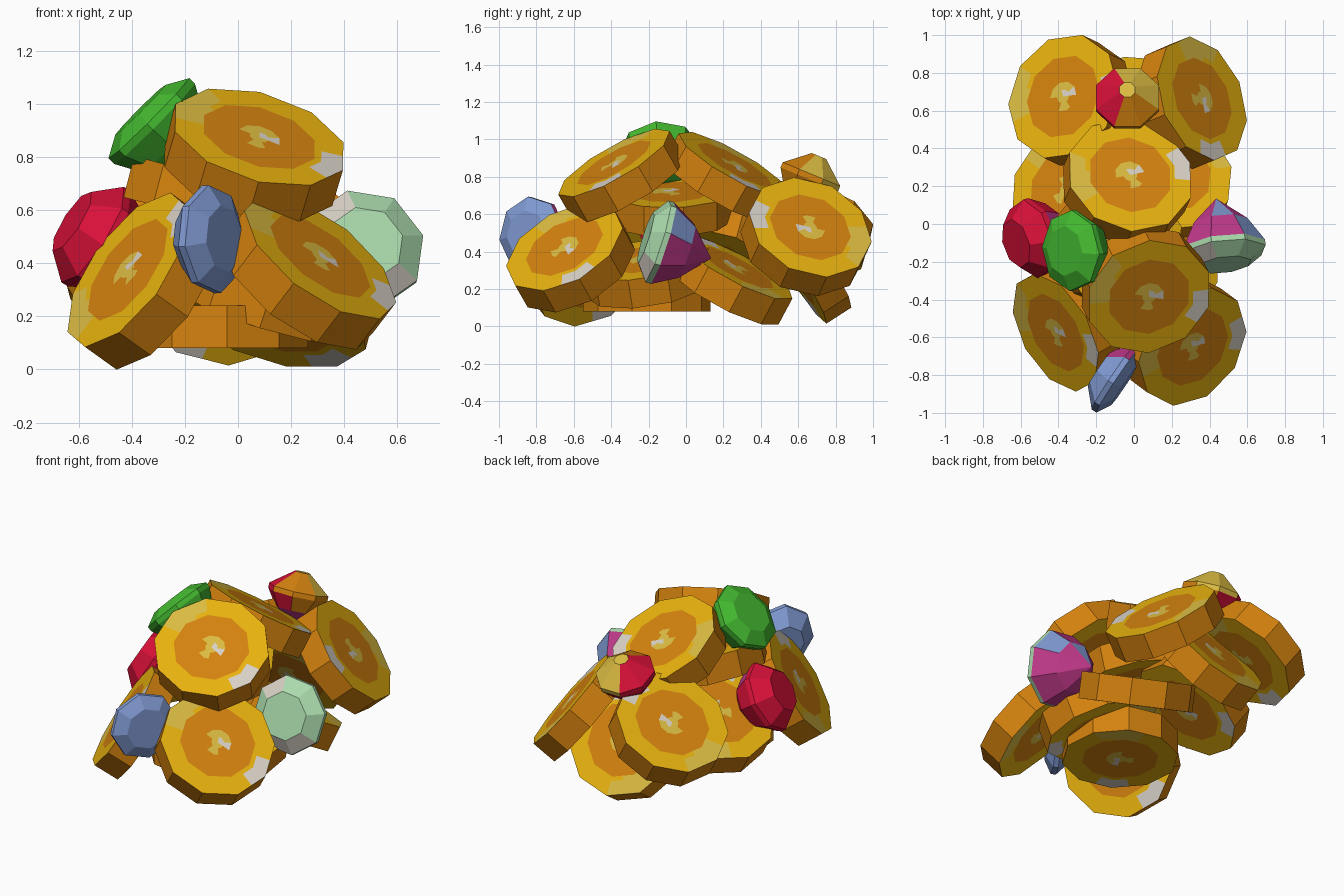
import bpy, bmesh, math
from mathutils import Vector, Matrix

if "Cube" in bpy.data.objects:
    bpy.data.objects.remove(bpy.data.objects["Cube"])

# ---------- colours ----------
def lin(c):
    c /= 255
    return c / 12.92 if c <= 0.04045 else ((c + 0.055) / 1.055) ** 2.4

COLOURS = {
    "gold": (232, 178, 14), "orange": (212, 130, 14), "pale_gold": (220, 188, 66),
    "off_white": (216, 209, 198), "red": (216, 16, 56), "green": (68, 186, 48),
    "blue": (128, 154, 210), "magenta": (190, 56, 136), "mint": (170, 218, 172),
}
NAMES = list(COLOURS)
MATS = []
for name, rgb in COLOURS.items():
    m = bpy.data.materials.new(name)
    m.diffuse_color = (*[lin(c) for c in rgb], 1)
    m.use_nodes = True
    m.node_tree.nodes["Principled BSDF"].inputs["Base Color"].default_value = m.diffuse_color
    MATS.append(m)
IDX = {n: i for i, n in enumerate(NAMES)}


def frame(centre, normal, mark):
    """Matrix with local z along normal and local x along the mark direction."""
    n = Vector(normal).normalized()
    u = Vector(mark)
    u = (u - n * u.dot(n)).normalized()
    v = n.cross(u)
    rot = Matrix((u, v, n)).transposed().to_4x4()
    return Matrix.Translation(centre) @ rot


def finish(bm, name, matrix):
    bmesh.ops.recalc_face_normals(bm, faces=bm.faces[:])
    bm.transform(matrix)
    me = bpy.data.meshes.new(name)
    bm.to_mesh(me)
    bm.free()
    for m in MATS:
        me.materials.append(m)
    ob = bpy.data.objects.new(name, me)
    bpy.context.collection.objects.link(ob)
    return ob


# ---------- coins: ten-sided, rings cut into both faces ----------
R, T, SEG = 0.343, 0.16, 20
RINGS = [1.0, 0.74, 0.66, 0.24, 0.11]


def coin_colour(ring, j, flip):
    k = (j + SEG // 2) % SEG if flip else j
    if ring == 0:                                   # outer band with two spots
        if k in (0, SEG - 1):
            return "off_white"
        return "pale_gold" if k in (8, 9, 10) else "gold"
    if ring == 1:
        return "pale_gold" if k in (9, 10) else "gold"
    if ring == 2:
        return "orange"
    if ring == 3:                                   # uneven centre mark
        return "off_white" if k in (0, 1) else "pale_gold" if k < 10 or k in (14, 15, 16) else "orange"
    return "off_white" if k < 6 else "pale_gold"


def coin(name, centre, normal, mark):
    bm = bmesh.new()
    sides = []
    for z, flip in ((0, False), (-T, True)):
        rings = []
        for s in RINGS:
            row = []
            for j in range(SEG):
                a = 2 * math.pi * j / SEG
                r = R * s * (math.cos(math.pi / 10) if j % 2 else 1)
                row.append(bm.verts.new((r * math.cos(a), r * math.sin(a), z)))
            rings.append(row)
        mid = bm.verts.new((0, 0, z))
        for i in range(len(RINGS)):
            for j in range(SEG):
                k = (j + 1) % SEG
                if i + 1 < len(RINGS):
                    vs = (rings[i][j], rings[i][k], rings[i + 1][k], rings[i + 1][j])
                else:
                    vs = (rings[i][j], rings[i][k], mid)
                bm.faces.new(vs).material_index = IDX[coin_colour(i, j, flip)]
        sides.append(rings[0])
    top, bot = sides
    for j in range(SEG):                            # plain rim
        k = (j + 1) % SEG
        bm.faces.new((top[j], top[k], bot[k], bot[j])).material_index = IDX["orange"]
    finish(bm, name, frame(centre, normal, mark))


# name, centre of top face, facing direction, direction of the white spot
COINS = [
    ("coin_top_front", (0.08, -0.385, 0.875), (0.25, -0.48, 0.84), (0.3, -0.06, -0.1)),
    ("coin_top_back", (-0.02, 0.26, 0.865), (0.21, 0.48, 0.85), (0.25, 0.07, -0.05)),
    ("coin_back_left", (-0.375, 0.675, 0.58), (-0.53, 0.25, 0.81), (0.2, 0.03, 0.13)),
    ("coin_back_right", (0.36, 0.665, 0.53), (0.72, 0.29, 0.63), (0.05, -0.26, 0.06)),
    ("coin_front_left", (-0.415, -0.575, 0.375), (-0.74, -0.41, 0.53), (0.13, -0.1, 0.2)),
    ("coin_front_right", (0.31, -0.65, 0.425), (0.55, -0.41, 0.72), (0.23, 0.06, -0.13)),
    ("coin_left", (-0.36, 0.18, 0.46), (-0.52, 0.22, 0.82), (0.2, -0.3, 0.15)),
    ("coin_right", (0.19, 0.27, 0.315), (0.22, 0.46, 0.86), (-0.2, -0.2, 0.1)),
    ("coin_back_low", (-0.04, 0.70, 0.39), (-0.1, 0.84, 0.54), (0.19, -0.1, 0.23)),
    ("coin_middle", (-0.07, -0.10, 0.72), (0.25, 0.0, 0.97), (-0.2, 0.3, 0.0)),
    ("coin_base", (-0.07, -0.21, 0.24), (0.0, 0.0, 1.0), (0.17, 0.28, 0.0)),
    ("coin_base_right", (0.13, -0.22, 0.36), (0.3, -0.15, 0.94), (-0.2, 0.25, 0.0)),
]
for c in COINS:
    coin(*c)


# ---------- gems: eight-sided table, crown, girdle and two-step pavilion ----------
def gem(name, centre, normal, r, crown, depth, colour, culet=0.0, table=0.62, belly=0.66):
    """colour(part, centre_offset) picks a colour name for each facet."""
    bm = bmesh.new()
    band = 0.03
    levels = [(table * r, crown), (r, band / 2), (r, -band / 2),
              (max(belly, culet) * r, -depth * 0.52), (culet * r, -depth)]
    rows = []
    for rad, z in levels:
        if rad < 0.001:
            rows.append([bm.verts.new((0, 0, z))])
            continue
        rows.append([bm.verts.new((rad * math.cos((i + .5) * math.pi / 4),
                                   rad * math.sin((i + .5) * math.pi / 4), z)) for i in range(8)])
    mat = frame(centre, normal, (0.13, 0.2, 0.9) if abs(normal[2]) < 0.85 else (1, 0, 0))
    faces = [(bm.faces.new(rows[0]), "table")]
    for n, part in enumerate(("crown", "girdle", "pavilion", "tip")):
        a, b = rows[n], rows[n + 1]
        for i in range(8):
            k = (i + 1) % 8
            vs = (a[i], a[k], b[0]) if len(b) == 1 else (a[i], a[k], b[k], b[i])
            faces.append((bm.faces.new(vs), part))
    if len(rows[-1]) > 1:
        faces.append((bm.faces.new(rows[-1]), "tip"))
    rot = mat.to_3x3()
    for f, part in faces:
        f.material_index = IDX[colour(part, rot @ f.calc_center_median())]
    finish(bm, name, mat)


def pale_gem(part, d):
    if part == "tip":
        return "blue" if d.z > 0.02 else "magenta"
    if part == "pavilion":
        return "blue" if d.x > 0.1 and d.z > -0.03 else "magenta"
    return "off_white" if part == "crown" and (d.z < -0.1 or d.x < -0.1 and d.z > 0.1) else "mint"


def amber_gem(part, d):
    if part == "tip":
        return "magenta"
    if part == "pavilion":
        return "red" if d.x < 0.05 else "orange"
    if part != "table" and d.x < -0.05:
        return "red"
    return "pale_gold" if d.y > 0.02 else "orange"


def blue_gem(part, d):
    return "magenta" if part != "table" and d.y > 0.1 and d.z > 0.03 else "blue"


gem("green_gem", (-0.325, -0.14, 0.935), (-0.7, -0.05, 0.7), 0.215, 0.06, 0.22,
    lambda p, d: "green", belly=0.75)
gem("red_gem", (-0.535, -0.075, 0.50), (-0.82, -0.25, 0.52), 0.215, 0.11, 0.22,
    lambda p, d: "magenta" if p in ("pavilion", "tip") and d.z > 0.09 else "red", belly=0.75)
gem("blue_gem", (-0.10, -0.82, 0.49), (0.82, -0.55, 0.05), 0.205, 0.06, 0.10,
    blue_gem, culet=0.55, belly=0.8)
gem("pale_gem", (0.47, -0.14, 0.45), (0.12, -0.95, 0.3), 0.235, 0.08, 0.29, pale_gem)
gem("amber_gem", (-0.035, 0.665, 0.80), (0.0, 0.38, 0.92), 0.18, 0.12, 0.2, amber_gem, table=0.25)
